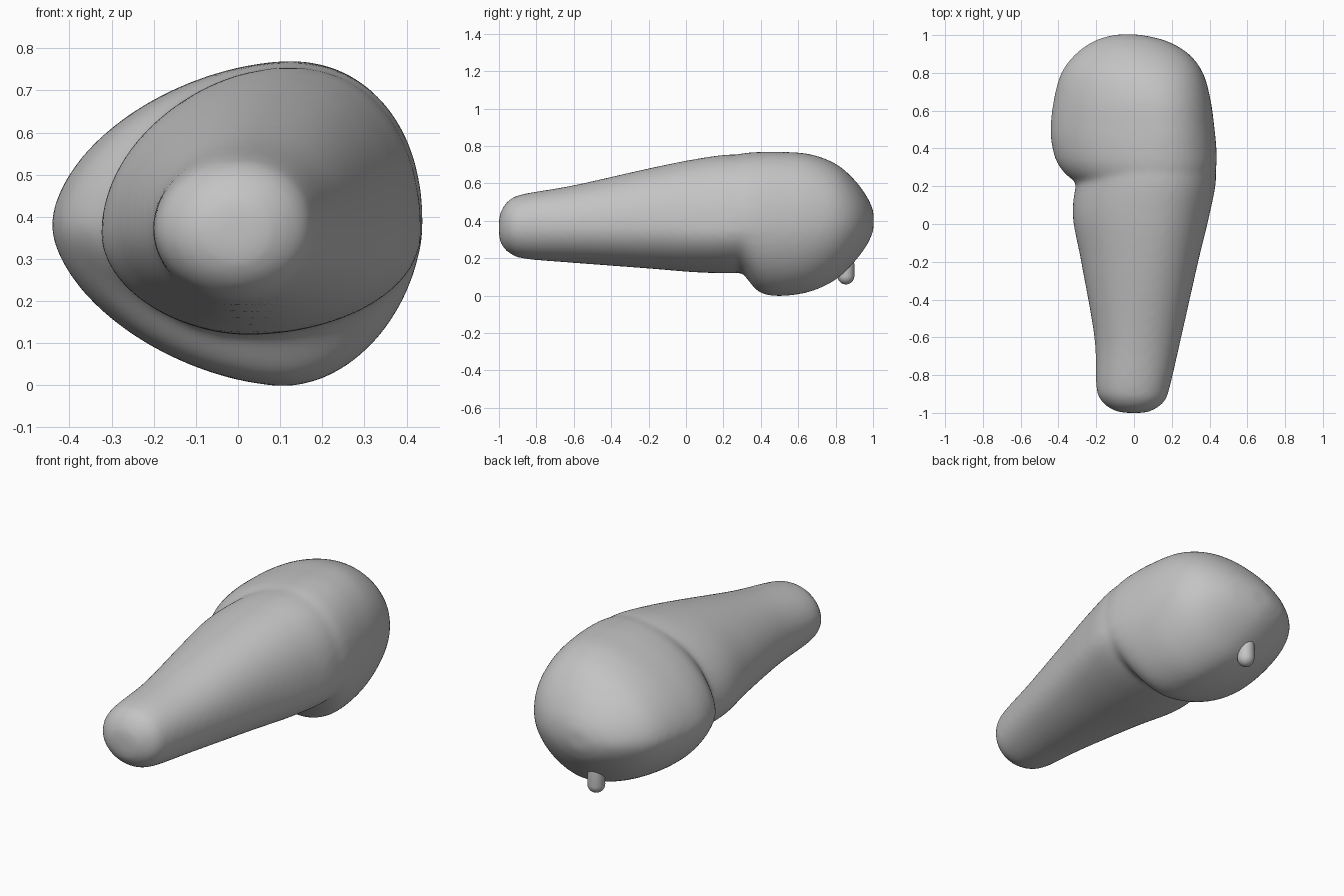
import bpy
import bmesh
from math import cos, sin, pi

cube = bpy.data.objects.get("Cube")
if cube:
    bpy.data.objects.remove(cube, do_unlink=True)

grey = bpy.data.materials.new("soft grey")
grey.use_nodes = True
grey.diffuse_color = (0.55, 0.55, 0.55, 1)
grey.node_tree.nodes["Principled BSDF"].inputs["Base Color"].default_value = grey.diffuse_color

SIDES = 64
STEPS = 6

# Sections: y, left x, right x, bottom z, top z, crest x, keel x, side z
LIMB = [
    (-1, -.05, .05, .32, .41, 0, 0, .365),
    (-.985, -.11, .1, .27, .46, 0, 0, .365),
    (-.94, -.17, .16, .225, .515, 0, 0, .365),
    (-.86, -.2, .19, .197, .545, 0, 0, .37),
    (-.6, -.21, .25, .175, .59, .02, 0, .37),
    (-.2, -.28, .34, .145, .68, .07, .02, .37),
    (.05, -.325, .4, .125, .73, .1, .02, .36),
    (.25, -.3, .435, .12, .755, .12, .02, .36),
    (.45, -.26, .41, .13, .74, .12, .02, .36),
]
BULB = [
    (.2, -.25, .38, .22, .72, .12, .1, .38),
    (.24, -.335, .42, .17, .745, .12, .1, .38),
    (.31, -.4, .437, .11, .762, .12, .11, .38),
    (.39, -.43, .437, .02, .768, .12, .11, .38),
    (.5, -.443, .427, -.002, .769, .12, .11, .38),
    (.66, -.425, .405, .02, .757, .1, .1, .39),
    (.8, -.385, .365, .085, .705, .06, .06, .4),
    (.9, -.31, .29, .18, .62, .02, .02, .4),
    (.97, -.21, .17, .275, .525, -.02, -.02, .4),
    (1.003, -.1, .03, .35, .45, -.04, -.04, .4),
]


def spline(a, b, c, d, t):
    """Catmull-Rom blend of four sections."""
    return [q + t / 2 * (r - p + t * (2 * p - 5 * q + 4 * r - s + t * (3 * (q - r) + s - p)))
            for p, q, r, s in zip(a, b, c, d)]


def refine(rows):
    last = len(rows) - 1
    out = []
    for i in range(last):
        a, d = rows[max(i - 1, 0)], rows[min(i + 2, last)]
        out += [spline(a, rows[i], rows[i + 1], d, k / STEPS) for k in range(STEPS)]
    return out + [rows[-1]]


def outline(section, power):
    """Closed outline from four elliptic quarters with shared extremes."""
    y, left, right, bottom, top, crest, keel, side = section
    points = []
    for k in range(SIDES):
        c, s = cos(2 * pi * k / SIDES), sin(2 * pi * k / SIDES)
        p = power[(c < 0) + 2 * (s < 0)]
        mid = crest if s >= 0 else keel
        x = mid + ((right - mid) * c ** 1 if c >= 0 else (mid - left) * c) * abs(c) ** (2 / p - 1)
        z = side + (top - side if s >= 0 else side - bottom) * s * max(abs(s), 1e-6) ** (2 / p - 1)
        points.append((x, y, z))
    return points


def loft(bm, rows, power):
    rings = [[bm.verts.new(p) for p in outline(row, power)] for row in refine(rows)]
    for a, b in zip(rings, rings[1:]):
        for k in range(SIDES):
            n = (k + 1) % SIDES
            bm.faces.new((a[k], a[n], b[n], b[k]))
    bm.faces.new(rings[0][::-1])
    bm.faces.new(rings[-1])


# Tapered limb running into the heavy rear bulb, fused into one skin
bm = bmesh.new()
loft(bm, LIMB, (2.2, 1.95, 2.0, 1.9))
loft(bm, BULB, (2.2, 1.75, 1.9, 1.7))
bmesh.ops.recalc_face_normals(bm, faces=bm.faces)
mesh = bpy.data.meshes.new("limb_and_bulb")
bm.to_mesh(mesh)
bm.free()
mesh.materials.append(grey)
body = bpy.data.objects.new("limb_and_bulb", mesh)
bpy.context.collection.objects.link(body)
remesh = body.modifiers.new("fuse", "REMESH")
remesh.mode = "VOXEL"
remesh.voxel_size = 0.016
remesh.use_smooth_shade = True
soften = body.modifiers.new("soften", "SMOOTH")
soften.factor = 0.5
soften.iterations = 8

# Small rounded knob under the back of the bulb
bm = bmesh.new()
bmesh.ops.create_uvsphere(bm, u_segments=24, v_segments=16, radius=0.045)
for v in bm.verts:
    if v.co.z > 0.001:
        v.co.z += 0.12
mesh = bpy.data.meshes.new("knob")
bm.to_mesh(mesh)
bm.free()
mesh.materials.append(grey)
mesh.shade_smooth()
knob = bpy.data.objects.new("knob", mesh)
knob.location = (-0.05, 0.855, 0.105)
bpy.context.collection.objects.link(knob)
